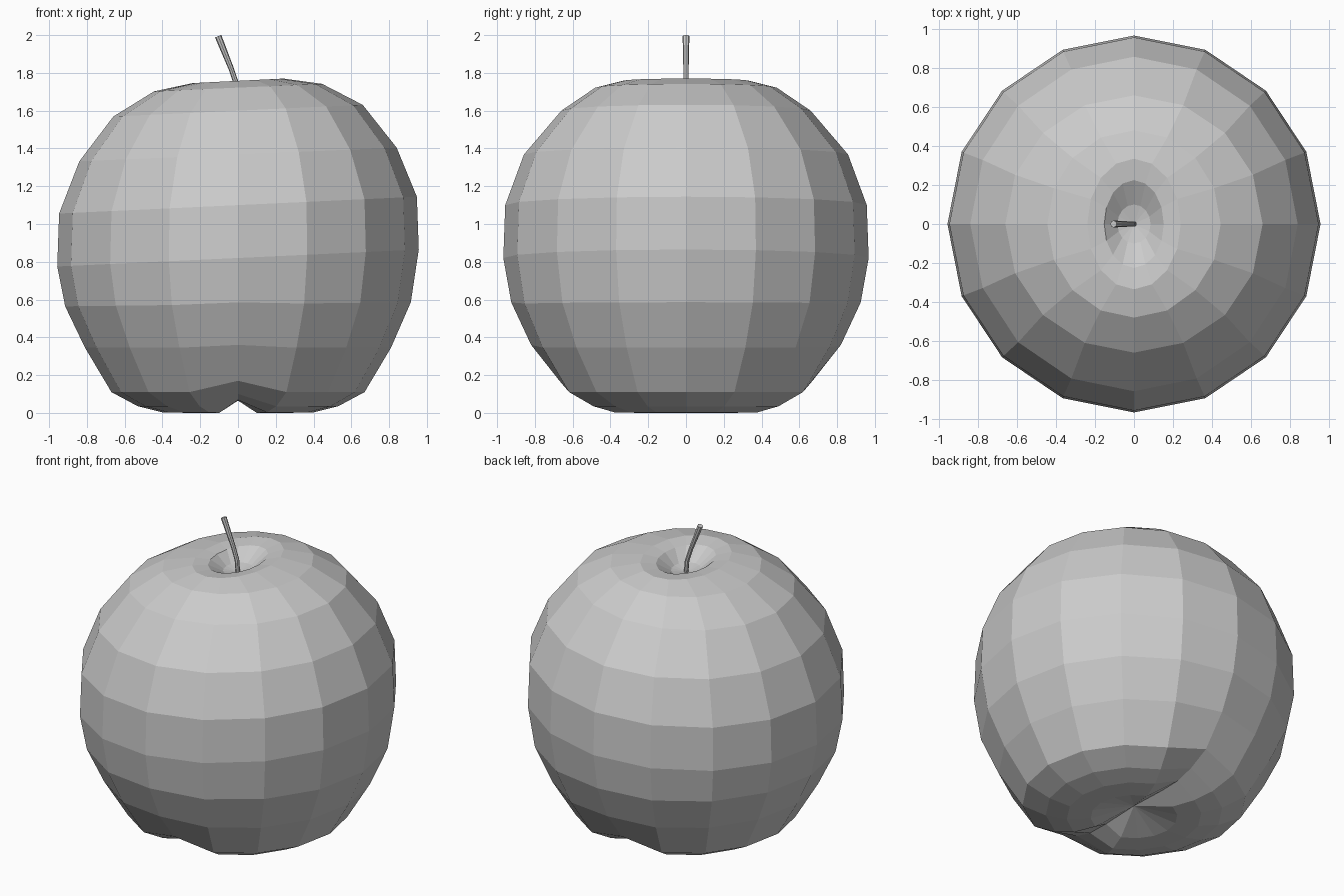
import bpy
from math import sin, cos, pi
from mathutils import Vector

if "Cube" in bpy.data.objects:
    bpy.data.objects.remove(bpy.data.objects["Cube"])

SIDES = 16


def make_mesh(name, verts, faces):
    mesh = bpy.data.meshes.new(name)
    mesh.from_pydata(verts, [], faces)
    mesh.update()
    obj = bpy.data.objects.new(name, mesh)
    bpy.context.collection.objects.link(obj)
    return obj


def skin(rings, first, last, n):
    """Bridge rings of n vertices, closing both ends on a pole vertex."""
    verts = [first] + [v for r in rings for v in r] + [last]
    end = len(verts) - 1
    base = end - n
    faces = []
    for i in range(n):
        j = (i + 1) % n
        faces.append((0, 1 + j, 1 + i))
        faces.append((end, base + i, base + j))
        for k in range(len(rings) - 1):
            a, b = 1 + k * n, 1 + (k + 1) * n
            faces.append((a + i, a + j, b + j, b + i))
    return verts, faces


# Fruit profile: x radius, y radius, height, sideways tilt, lift of the front/back crease
profile = [
    (0.26, 0.26, 0.00, 0, 0.065), (0.40, 0.41, 0.003, 0, 0.065),
    (0.53, 0.53, 0.035, 0, 0.065), (0.67, 0.67, 0.11, 0, 0.06),
    (0.81, 0.82, 0.345, 0, 0.015), (0.915, 0.925, 0.575, 0.012, 0.01),
    (0.957, 0.967, 0.82, 0.047, 0), (0.947, 0.957, 1.10, 0.047, 0),
    (0.84, 0.858, 1.368, 0.043, 0), (0.66, 0.66, 1.60, 0.047, 0),
    (0.445, 0.48, 1.722, 0.045, 0), (0.24, 0.335, 1.758, 0.05, 0),
    (0.153, 0.225, 1.745, 0.04, 0), (0.085, 0.10, 1.68, 0.02, 0),
]
rings = []
for rx, ry, z, tilt, lift in profile:
    ring = []
    for i in range(SIDES):
        a = 2 * pi * i / SIDES
        x, y = rx * cos(a), ry * sin(a)
        ring.append((x, y, z + tilt * x + (lift if i in (4, 12) else 0)))
    rings.append(ring)
make_mesh("apple_body", *skin(rings, (0, 0, 0.075), (0, 0, 1.66), SIDES))

# Bent stem, slightly flared at the tip
path = [(0.0, 1.65, 0.014), (-0.008, 1.74, 0.014),
        (-0.035, 1.82, 0.014), (-0.105, 1.994, 0.018)]
stem = []
for k, (x, z, r) in enumerate(path):
    p, q = path[max(k - 1, 0)], path[min(k + 1, len(path) - 1)]
    d = Vector((q[0] - p[0], 0, q[1] - p[1])).normalized()
    u = Vector((d.z, 0, -d.x))
    v = d.cross(u)
    stem.append([Vector((x, 0, z)) + r * (cos(i * pi / 4) * u + sin(i * pi / 4) * v)
                 for i in range(8)])
make_mesh("stem", *skin(stem, (0, 0, 1.65), (-0.105, 0, 1.994), 8))
